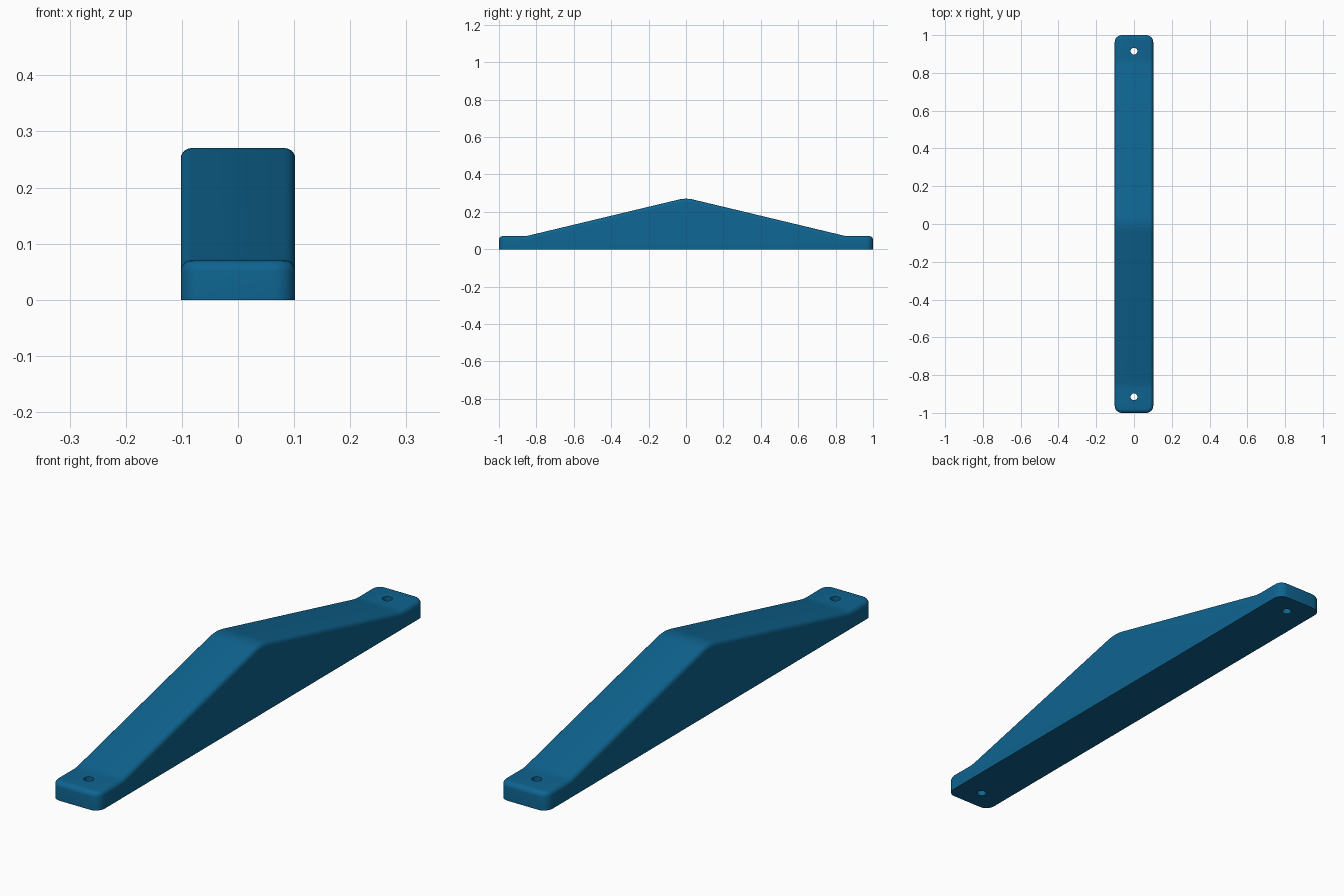
import bpy, bmesh, math

if "Cube" in bpy.data.objects:
    bpy.data.objects.remove(bpy.data.objects["Cube"])

HALF_W, PAD_Z, PEAK_Z = 0.102, 0.07, 0.275
FOOT_Y, HOLE_Y, HOLE_R = 0.855, 0.915, 0.018
SLOPE = (PEAK_Z - PAD_Z) / FOOT_Y

blue = bpy.data.materials.new("deep blue")
blue.diffuse_color = (0.0045, 0.127, 0.28, 1)
blue.use_nodes = True
blue.node_tree.nodes["Principled BSDF"].inputs["Base Color"].default_value = blue.diffuse_color


def blend(y0, z0, s0, s1, r, n=6):
    """Smooth arc between two slopes that meet at (y0, z0)."""
    pts = []
    for i in range(n + 1):
        t = 2 * r * i / n
        pts.append((y0 - r + t, z0 - s0 * r + s0 * t + (s1 - s0) * t * t / (4 * r)))
    return pts


def add_object(name, bm):
    mesh = bpy.data.meshes.new(name)
    bm.to_mesh(mesh)
    bm.free()
    mesh.materials.append(blue)
    obj = bpy.data.objects.new(name, mesh)
    bpy.context.collection.objects.link(obj)
    return obj


# Side profile: flat pads, two slopes and a rounded ridge
profile = [(-1, 0), (-1, PAD_Z)]
profile += blend(-FOOT_Y, PAD_Z, 0, SLOPE, 0.02)
profile += blend(0, PEAK_Z, SLOPE, -SLOPE, 0.04, 8)
profile += blend(FOOT_Y, PAD_Z, -SLOPE, 0, 0.02)
profile += [(1, PAD_Z), (1, 0)]

bm = bmesh.new()
face = bm.faces.new([bm.verts.new((-HALF_W, y, z)) for y, z in profile])
ext = bmesh.ops.extrude_face_region(bm, geom=[face])
bmesh.ops.translate(bm, vec=(2 * HALF_W, 0, 0),
                    verts=[g for g in ext["geom"] if isinstance(g, bmesh.types.BMVert)])
bmesh.ops.recalc_face_normals(bm, faces=bm.faces)

# Round the four upright corners
corners = [e for e in bm.edges
           if all(abs(v.co.y) > 0.999 for v in e.verts)
           and abs(e.verts[0].co.z - e.verts[1].co.z) > 0.01]
bmesh.ops.bevel(bm, geom=corners, offset=0.037, segments=6, profile=0.5, affect='EDGES')
bm.normal_update()

# Round the whole upper rim
rim = [e for e in bm.edges
       if max(f.normal.z for f in e.link_faces) > 0.5
       and min(abs(f.normal.z) for f in e.link_faces) < 0.1]
bmesh.ops.bevel(bm, geom=rim, offset=0.019, segments=5, profile=0.5, affect='EDGES')
bar = add_object("ridged_bar", bm)

# Screw holes through both pads
bm = bmesh.new()
for side in (-1, 1):
    made = bmesh.ops.create_cone(bm, cap_ends=True, segments=24,
                                 radius1=HOLE_R, radius2=HOLE_R, depth=0.4)
    bmesh.ops.translate(bm, verts=made["verts"], vec=(0, side * HOLE_Y, 0))
cutter = add_object("hole_cutter", bm)
cutter.hide_render = True

bpy.context.view_layer.objects.active = bar
bar.select_set(True)
cut = bar.modifiers.new("screw_holes", 'BOOLEAN')
cut.operation, cut.solver, cut.object = 'DIFFERENCE', 'EXACT', cutter
bpy.ops.object.modifier_apply(modifier=cut.name)
bpy.data.objects.remove(cutter)
bpy.ops.object.shade_smooth_by_angle(angle=math.radians(30))
